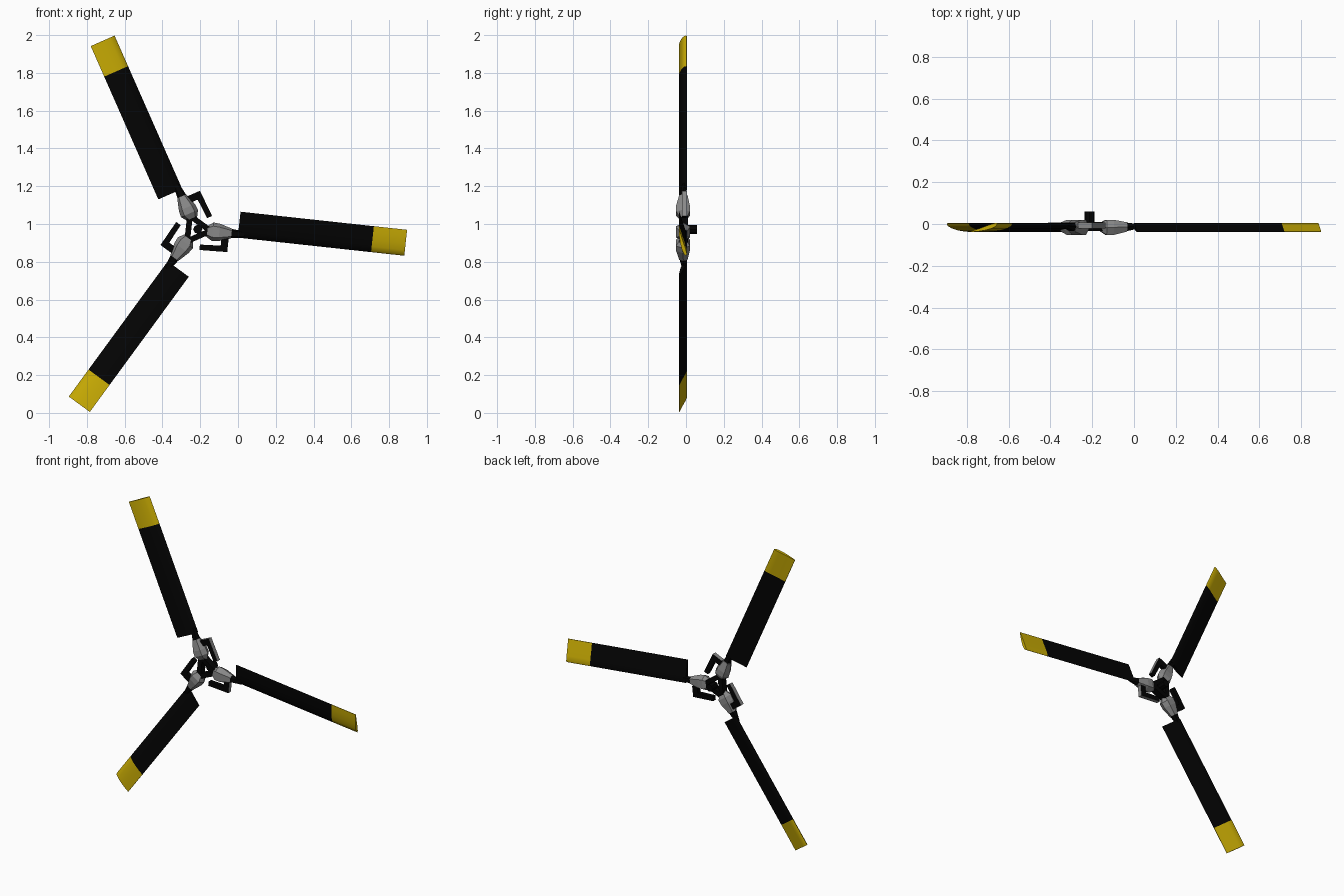
import bpy, bmesh, math
from mathutils import Matrix, Vector

if "Cube" in bpy.data.objects:
    bpy.data.objects.remove(bpy.data.objects["Cube"])

CENTRE = Vector((-0.223, 0, 0.972))
ANGLES = (-6.2, 113.8, 233.8)


def material(name, rgb):
    m = bpy.data.materials.new(name)
    m.diffuse_color = (*rgb, 1)
    m.use_nodes = True
    m.node_tree.nodes["Principled BSDF"].inputs["Base Color"].default_value = m.diffuse_color
    return m


BLACK = material("black", (0.001, 0.001, 0.001))
YELLOW = material("tip yellow", (0.58, 0.41, 0.0012))
GREY = material("metal grey", (0.25, 0.25, 0.25))


def frame(deg):
    """Local axes: u outward along the blade, v counter-clockwise, w to the front."""
    a = math.radians(deg)
    c, s = math.cos(a), math.sin(a)
    return Matrix(((c, -s, 0, CENTRE.x), (0, 0, -1, 0),
                   (s, c, 0, CENTRE.z), (0, 0, 0, 1)))


def loft(name, sections, mats, matrix, rule=None, smooth=False):
    """Skin equal-count sections of (u, v, w) points and cap both ends."""
    bm = bmesh.new()
    rings = [[bm.verts.new(p) for p in sec] for sec in sections]
    n = len(rings[0])
    for a, b in zip(rings, rings[1:]):
        for i in range(n):
            j = (i + 1) % n
            bm.faces.new((a[i], a[j], b[j], b[i]))
    bm.faces.new(rings[0])
    bm.faces.new(rings[-1])
    bmesh.ops.recalc_face_normals(bm, faces=bm.faces)
    if rule:
        for f in bm.faces:
            f.material_index = rule(f)
    bm.transform(matrix)
    me = bpy.data.meshes.new(name)
    bm.to_mesh(me)
    bm.free()
    for m in mats:
        me.materials.append(m)
    ob = bpy.data.objects.new(name, me)
    bpy.context.collection.objects.link(ob)
    if smooth:
        bpy.context.view_layer.objects.active = ob
        ob.select_set(True)
        bpy.ops.object.shade_smooth_by_angle(angle=math.radians(35))
        ob.select_set(False)
    return ob


def prism(name, outline, w0, w1, mats, matrix, rule=None):
    """Extrude a (u, v) outline between two depths."""
    return loft(name, [[(u, v, w) for u, v in outline] for w in (w0, w1)], mats, matrix, rule)


def hexagon(u, vc, wc, hv, hw):
    return [(u, vc + hv * x, wc + hw * y) for x, y in
            ((-1, 0), (-0.6, 1), (0.6, 1), (1, 0), (0.6, -1), (-0.6, -1))]


# cambered, pitched blade section (v, w)
AIRFOIL = ((-0.02, -0.002), (-0.013, 0.010), (0.01, 0.021), (0.045, 0.030),
           (0.085, 0.036), (0.118, 0.038), (0.118, 0.035), (0.07, 0.02),
           (0.02, 0.003), (-0.01, -0.005))

for k, deg in enumerate(ANGLES, 1):
    m = frame(deg)
    # blade with painted tip
    loft(f"blade_{k}", [[(u, v, w) for v, w in AIRFOIL] for u in (0.225, 0.935, 1.112)],
         [BLACK, YELLOW], m, lambda f: int(f.calc_center_median().x > 0.94), True)
    # faceted blade grip, flaring near the hub and narrowing to the blade
    loft(f"blade_grip_{k}", [hexagon(0.055, -0.005, 0.014, 0.026, 0.016),
                             hexagon(0.09, -0.003, 0.016, 0.049, 0.036),
                             hexagon(0.125, -0.003, 0.016, 0.046, 0.036),
                             hexagon(0.19, -0.002, 0.014, 0.026, 0.022)], [GREY], m)
    # neck joining grip and blade
    loft(f"blade_neck_{k}", [hexagon(0.185, -0.002, 0.014, 0.025, 0.021),
                             hexagon(0.26, 0.0, 0.010, 0.016, 0.008)], [BLACK], m)
    # L-shaped pitch lever beside the grip, bare metal on its outer sides
    prism(f"pitch_lever_{k}", [(0.03, -0.107), (0.178, -0.102), (0.178, -0.03),
                               (0.14, -0.03), (0.14, -0.072), (0.03, -0.078)],
          -0.006, 0.022, [BLACK, GREY], m,
          lambda f: int(f.normal.y < -0.7 or f.normal.x > 0.7))
    # side bar of the triangular hub
    p, q = Vector((0.078, 0)), Vector((0.078, 0))
    q = Matrix.Rotation(math.radians(120), 2) @ q
    d = (q - p).normalized()
    side = Vector((-d.y, d.x)) * 0.015
    p, q = p - d * 0.012, q + d * 0.012
    prism(f"hub_bar_{k}", [p - side, q - side, q + side, p + side], -0.01, 0.034, [BLACK], m)

# drive shaft stub behind the hub
shaft = [(0.01 + 0.024 * math.cos(math.tau * i / 8), 0.024 * math.sin(math.tau * i / 8))
         for i in range(8)]
prism("drive_shaft", shaft, -0.059, 0.0, [BLACK], frame(0))
